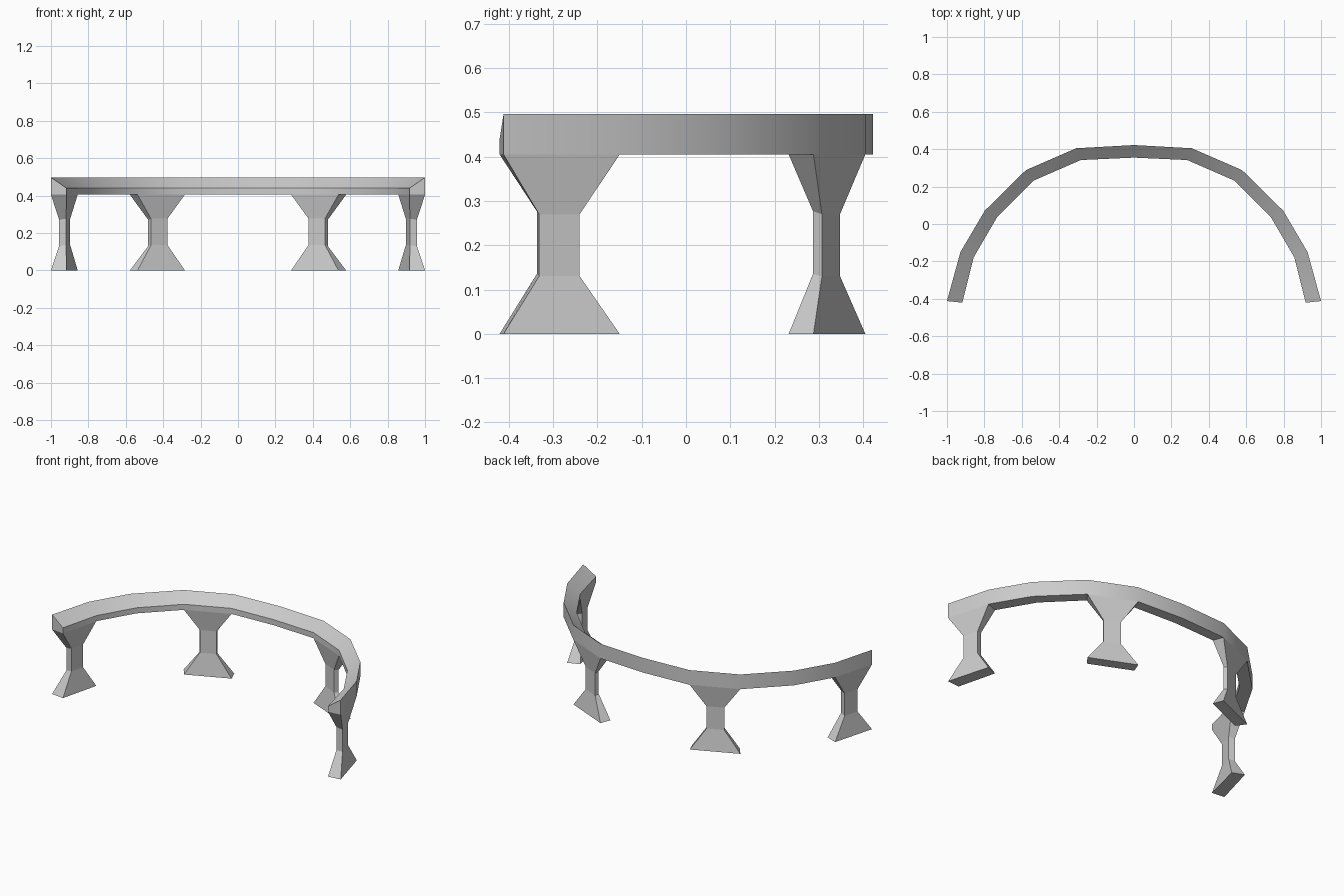
import bpy
import bmesh
from mathutils import Vector

if "Cube" in bpy.data.objects:
    bpy.data.objects.remove(bpy.data.objects["Cube"])

# Plan outline of the right half, from the centre to the end
outer = [(0, .422), (.309, .405), (.578, .288), (.798, .071), (.928, -.15), (1, -.412)]
inner = [(0, .355), (.284, .342), (.537, .232), (.731, .038), (.857, -.178), (.918, -.421)]


def both_sides(points):
    return [(-x, y) for x, y in points[:0:-1]] + points


def loft(name, rings, cap_start=True, cap_end=True):
    """Join matching rings of points into a solid."""
    bm = bmesh.new()
    loops = [[bm.verts.new(p) for p in ring] for ring in rings]
    n = len(loops[0])
    for a, b in zip(loops, loops[1:]):
        for i in range(n):
            j = (i + 1) % n
            bm.faces.new((a[i], a[j], b[j], b[i]))
    if cap_start:
        bm.faces.new(loops[0][::-1])
    if cap_end:
        bm.faces.new(loops[-1])
    bmesh.ops.recalc_face_normals(bm, faces=bm.faces)
    mesh = bpy.data.meshes.new(name)
    bm.to_mesh(mesh)
    bm.free()
    obj = bpy.data.objects.new(name, mesh)
    bpy.context.collection.objects.link(obj)
    return obj


# Curved rail: vertical outside, low inside lip, sloping top
rail = loft("curved_rail", [
    [(*o, .405), (*o, .497), (*i, .44), (*i, .405)]
    for o, i in zip(both_sides(outer), both_sides(inner))])
bpy.context.view_layer.objects.active = rail
rail.select_set(True)
bpy.ops.object.shade_smooth_by_angle(angle=0.6)


# Hourglass legs: each fills one rail segment at top and foot
def leg(name, k, side, length_ratio, thick_ratio):
    o0, o1, i0, i1 = [Vector((side * p[0], p[1]))
                      for p in (outer[k], outer[k + 1], inner[k], inner[k + 1])]
    centre = (o0 + o1 + i0 + i1) / 4

    def waist(z_out, z_in):
        ring = []
        mid_o, mid_i = (o0 + o1) / 2, (i0 + i1) / 2
        for mid, ends, z in ((mid_o, (o0, o1), z_out), (mid_i, (i1, i0), z_in)):
            for e in ends:
                p = centre + (mid - centre) * thick_ratio + (e - mid) * length_ratio
                ring.append((p.x, p.y, z))
        return ring

    full = (o0, o1, i1, i0)
    loft(name, [[(p.x, p.y, 0) for p in full],
                waist(.13, .135), waist(.27, .277),
                [(p.x, p.y, .405) for p in full]], cap_end=False)


for side, word in ((-1, "left"), (1, "right")):
    leg(word + "_end_leg", 4, side, .35, .47)
    leg(word + "_back_leg", 1, side, .35, .36)
